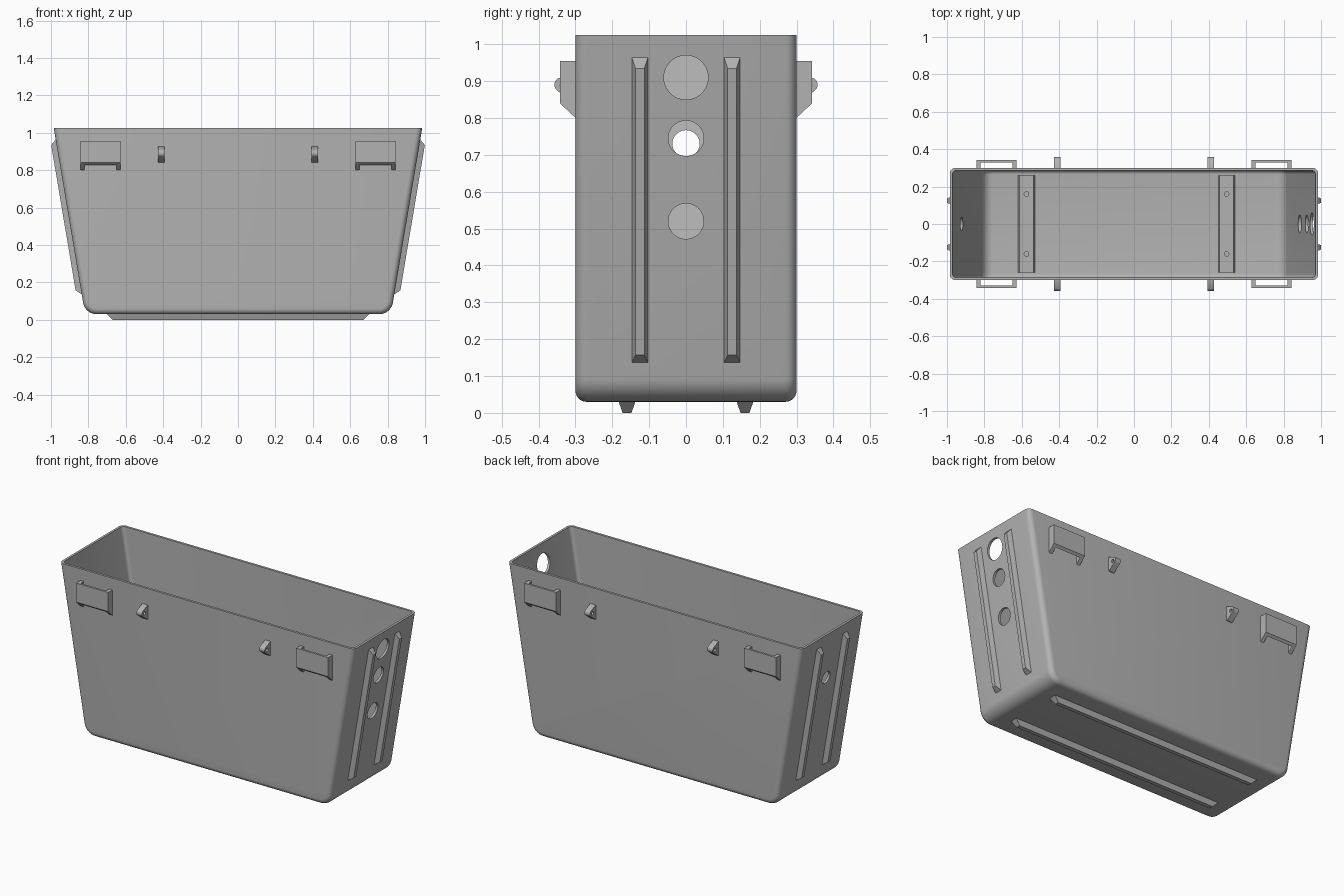
import bpy, bmesh, math
from mathutils import Vector

if "Cube" in bpy.data.objects:
    bpy.data.objects.remove(bpy.data.objects["Cube"])

grey = bpy.data.materials.new("light_grey")
grey.use_nodes = True
colour = (0.45, 0.45, 0.45, 1)
grey.diffuse_color = colour
grey.node_tree.nodes["Principled BSDF"].inputs["Base Color"].default_value = colour

WALL, TOP, FLOOR, SLOPE = 0.014, 1.025, 0.03, 0.168


def wall_x(z):
    return 0.985 - SLOPE * (TOP - z)


def finish(name, bm, smooth=False):
    bmesh.ops.recalc_face_normals(bm, faces=bm.faces[:])
    mesh = bpy.data.meshes.new(name)
    bm.to_mesh(mesh)
    bm.free()
    mesh.materials.append(grey)
    obj = bpy.data.objects.new(name, mesh)
    bpy.context.collection.objects.link(obj)
    return obj


def shade(obj):
    bpy.ops.object.select_all(action='DESELECT')
    obj.select_set(True)
    bpy.context.view_layer.objects.active = obj
    bpy.ops.object.shade_smooth_by_angle(angle=math.radians(32))


def prism(name, points, depth):
    """Extrude a 3D outline by a vector."""
    bm = bmesh.new()
    face = bm.faces.new([bm.verts.new(p) for p in points])
    new = bmesh.ops.extrude_face_region(bm, geom=[face], use_keep_orig=True)["geom"]
    bmesh.ops.translate(bm, verts=[v for v in new if isinstance(v, bmesh.types.BMVert)], vec=depth)
    return finish(name, bm)


def arc(cx, cz, r, start, end, n):
    steps = [math.radians(start + (end - start) * i / n) for i in range(n + 1)]
    return [(cx + r * math.cos(a), cz + r * math.sin(a)) for a in steps]


def rod(name, centre, r, half, axis):
    """Round cutter along x or z."""
    ring = arc(0, 0, r, 0, 352.5, 47)
    c = Vector(centre)
    if axis == 'x':
        return prism(name, [c + Vector((-half, a, b)) for a, b in ring], (2 * half, 0, 0))
    return prism(name, [c + Vector((a, b, -half)) for a, b in ring], (0, 0, 2 * half))


def cut(obj, cutter):
    mod = obj.modifiers.new("cut", 'BOOLEAN')
    mod.operation, mod.solver, mod.object = 'DIFFERENCE', 'EXACT', cutter
    bpy.context.view_layer.objects.active = obj
    bpy.ops.object.modifier_apply(modifier=mod.name)
    bpy.data.objects.remove(cutter)


def rib(name, base, tip, y, base_half, tip_half):
    """Tapered bar: base and tip are pairs of (x, z) ends."""
    bm = bmesh.new()
    rings = []
    for (a, b), h in ((base, base_half), (tip, tip_half)):
        rings.append([bm.verts.new(p) for p in (
            (a[0], y - h, a[1]), (b[0], y - h, b[1]), (b[0], y + h, b[1]), (a[0], y + h, a[1]))])
    lower, upper = rings
    bm.faces.new(lower)
    bm.faces.new(upper)
    for i in range(4):
        j = (i + 1) % 4
        bm.faces.new((lower[i], lower[j], upper[j], upper[i]))
    return finish(name, bm)


def tub_solid(name, inset, top, corner, edge):
    """Tapered block with rounded bottom corners and rounded front and back edges."""
    bottom, half_y = FLOOR + inset, 0.3 - inset
    lean = math.atan(SLOPE)
    cz = bottom + corner
    cx = wall_x(cz) - inset / math.cos(lean) - corner / math.cos(lean)
    right = arc(cx, cz, corner, -90, -math.degrees(lean), 10)
    right.append((wall_x(top) - inset / math.cos(lean), top))
    outline = right + [(-x, z) for x, z in reversed(right)]
    obj = prism(name, [(x, -half_y, z) for x, z in outline], (0, 2 * half_y, 0))
    bm = bmesh.new()
    bm.from_mesh(obj.data)
    edges = [e for e in bm.edges
             if abs(e.verts[0].co.y - e.verts[1].co.y) < 0.01
             and min(v.co.z for v in e.verts) < top - 0.001]
    bmesh.ops.bevel(bm, geom=edges, offset=edge, segments=6, profile=0.5, affect='EDGES')
    bmesh.ops.recalc_face_normals(bm, faces=bm.faces[:])
    bm.to_mesh(obj.data)
    bm.free()
    return obj


# Hollow tub
tub = tub_solid("tub", 0, TOP, 0.075, 0.03)
cut(tub, tub_solid("tub_cavity", WALL, TOP + 0.2, 0.06, 0.02))

# Cable holes: three in one end, one in the other
for side, z, r in ((1, 0.91, 0.06), (1, 0.745, 0.048), (1, 0.52, 0.048), (-1, 0.73, 0.037)):
    cut(tub, rod("hole_cutter", (side * wall_x(z), 0, z), r, 0.08, 'x'))
shade(tub)

# Stiffening ribs on the ends and runners underneath
for side, label in ((1, "left"), (-1, "right")):
    for y in (-0.125, 0.125):
        base = [(side * (wall_x(z) - 0.004), z) for z in (0.134, 0.968)]
        tip = [(side * (wall_x(z) + 0.029), z) for z in (0.157, 0.935)]
        rib(label + "_end_rib", base, tip, y, 0.023, 0.012)
for y in (-0.16, 0.16):
    rib("bottom_runner", [(-0.705, 0.034), (0.705, 0.034)], [(-0.67, 0), (0.67, 0)], y, 0.024, 0.012)

# Cross slats on the inside floor, with screw holes
for x in (-0.575, 0.495):
    slat = rib("floor_slat", [(x - 0.046, 0.04), (x + 0.046, 0.04)],
               [(x - 0.038, 0.062), (x + 0.038, 0.062)], 0, 0.26, 0.26)
    for y in (-0.16, 0.16):
        cut(slat, rod("screw_cutter", (x, y, 0.07), 0.012, 0.022, 'z'))

# Strap loops and eyelets on the front and back
LOOP = [(0.295, 0.955), (0.342, 0.955), (0.342, 0.84), (0.295, 0.796)]
EYE = [(0.295, 0.926), (0.303, 0.926)] + arc(0.337, 0.89, 0.02, 60, -50, 10) + [(0.303, 0.84), (0.295, 0.84)]
for face, label in ((-1, "front"), (1, "back")):
    for side in (-1, 1):
        x = side * 0.735
        loop = prism(label + "_strap_loop", [(x - 0.107, face * y, z) for y, z in LOOP], (0.214, 0, 0))
        slot = [(x - 0.085, face * y, z) for y, z in ((0.28, 0.7), (0.329, 0.7), (0.329, 1), (0.28, 1))]
        cut(loop, prism("slot_cutter", slot, (0.17, 0, 0)))
        x = side * 0.41
        eye = prism(label + "_eyelet", [(x - 0.018, face * y, z) for y, z in EYE], (0.036, 0, 0))
        cut(eye, rod("eye_cutter", (x, face * 0.333, 0.888), 0.01, 0.05, 'x'))
        shade(eye)
